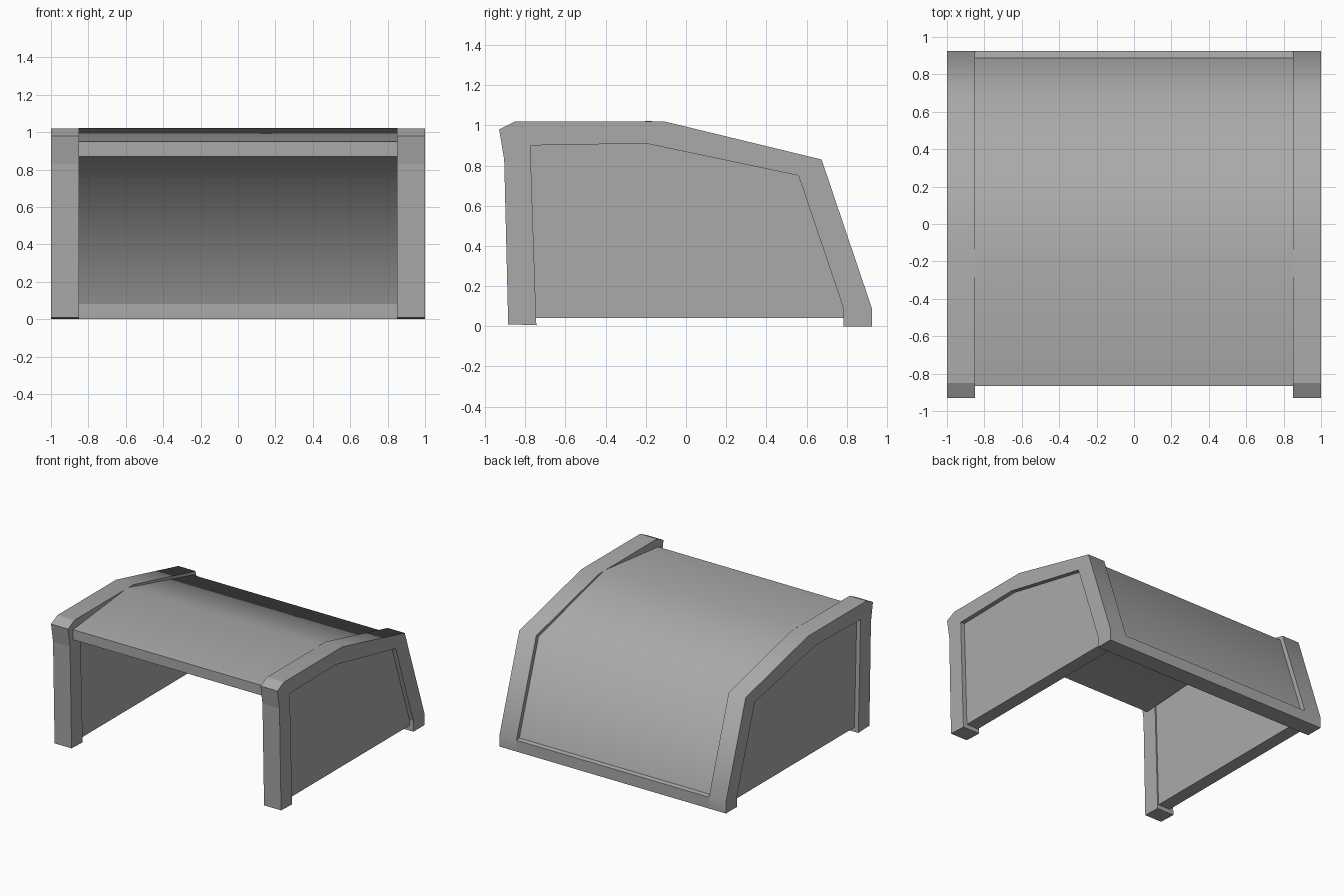
import bpy
import bmesh

cube = bpy.data.objects.get("Cube")
if cube:
    bpy.data.objects.remove(cube, do_unlink=True)

grey = bpy.data.materials.new("plain grey")
grey.use_nodes = True
colour = (0.4, 0.4, 0.4, 1)
grey.diffuse_color = colour
grey.node_tree.nodes["Principled BSDF"].inputs["Base Color"].default_value = colour


def extrude_profile(name, profile, x0, x1, smooth=()):
    """Extrude a (y, z) outline along x; smooth lists the outline segments to shade smooth."""
    bm = bmesh.new()
    near = [bm.verts.new((x0, y, z)) for y, z in profile]
    far = [bm.verts.new((x1, y, z)) for y, z in profile]
    bm.faces.new(near)
    bm.faces.new(far[::-1])
    n = len(profile)
    for i in range(n):
        j = (i + 1) % n
        face = bm.faces.new((near[i], far[i], far[j], near[j]))
        face.smooth = i in smooth
    bmesh.ops.recalc_face_normals(bm, faces=bm.faces)
    mesh = bpy.data.meshes.new(name)
    bm.to_mesh(mesh)
    bm.free()
    mesh.materials.append(grey)
    obj = bpy.data.objects.new(name, mesh)
    bpy.context.collection.objects.link(obj)
    return obj


# Outlines seen from the side, as (y, z)
frame_outer = [(-0.93, 0.98), (-0.85, 1.02), (-0.11, 1.02), (0.675, 0.83),
               (0.925, 0.09), (0.925, 0)]
frame_inner = [(0.785, 0), (0.785, 0.085), (0.56, 0.75), (-0.2, 0.91),
               (-0.775, 0.9), (-0.745, 0.005)]
front_leg = [(-0.885, 0.01), (-0.905, 0.83)]
panel = [(0.795, 0.04), (0.795, 0.09), (0.57, 0.76), (-0.2, 0.92),
         (-0.785, 0.91), (-0.755, 0.04)]
shell = [(-0.865, 0.95), (-0.18, 1.023), (0.645, 0.81), (0.893, 0.08),
         (0.785, 0.08), (0.56, 0.75), (-0.2, 0.915), (-0.865, 0.87)]
bar = [(0.785, 0), (0.925, 0), (0.925, 0.09), (0.89, 0.095), (0.785, 0.085)]

# Side frames and their recessed panels
for side, s in (("left", 1), ("right", -1)):
    extrude_profile(side + "_frame", frame_outer + frame_inner + front_leg,
                    s * 0.85, s, smooth=(1, 2, 3, 4))
    extrude_profile(side + "_panel", panel, s * 0.86, s * 0.965)

# Roof and back wall in one bent shell, and the bar along its foot
extrude_profile("roof_shell", shell, -0.852, 0.852, smooth=(0, 1, 2, 4, 5, 6))
extrude_profile("back_bottom_bar", bar, -0.851, 0.851)
